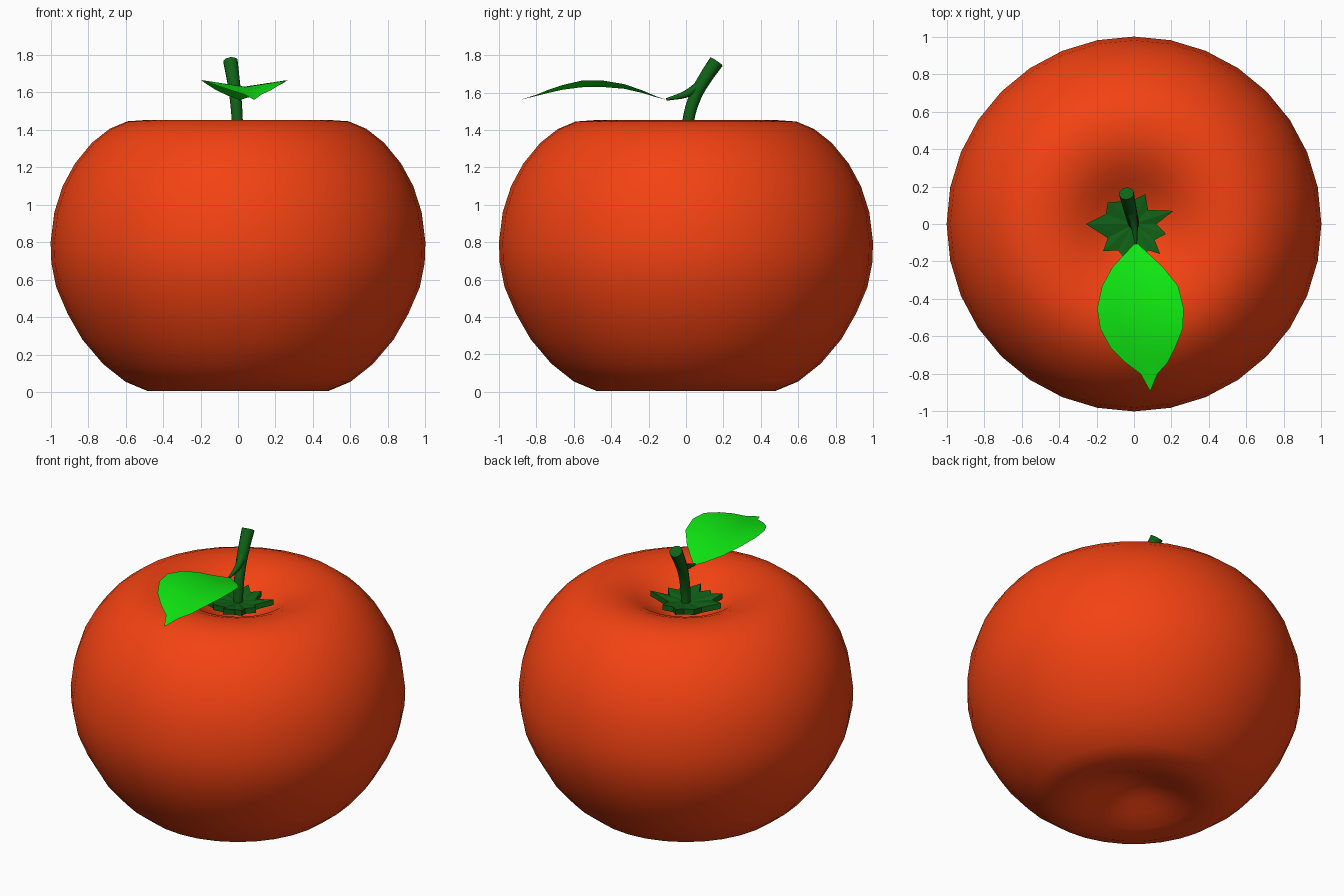
import bpy, bmesh, math

if "Cube" in bpy.data.objects:
    bpy.data.objects.remove(bpy.data.objects["Cube"])


def material(name, rgb):
    m = bpy.data.materials.new(name)
    m.diffuse_color = (*rgb, 1)
    m.use_nodes = True
    m.node_tree.nodes["Principled BSDF"].inputs["Base Color"].default_value = m.diffuse_color
    return m


RED = material("tomato_red", (0.9, 0.055, 0.006))
DARK = material("stem_green", (0.005, 0.12, 0.008))
LEAF = material("leaf_green", (0.005, 0.82, 0.006))


def smooth(ob, angle):
    bpy.ops.object.select_all(action='DESELECT')
    ob.select_set(True)
    bpy.context.view_layer.objects.active = ob
    bpy.ops.object.shade_smooth_by_angle(angle=math.radians(angle))


def add_object(name, bm, mat, angle=None):
    me = bpy.data.meshes.new(name)
    bm.to_mesh(me)
    bm.free()
    me.materials.append(mat)
    ob = bpy.data.objects.new(name, me)
    bpy.context.collection.objects.link(ob)
    if angle:
        smooth(ob, angle)
    return ob


def lathe(name, profile, sides, mat):
    bm = bmesh.new()
    vs = [bm.verts.new((r, 0, z)) for r, z in profile]
    es = [bm.edges.new(p) for p in zip(vs, vs[1:])]
    bmesh.ops.spin(bm, geom=vs + es, axis=(0, 0, 1), cent=(0, 0, 0),
                   angle=math.tau, steps=sides)
    bmesh.ops.remove_doubles(bm, verts=bm.verts, dist=1e-4)
    bmesh.ops.recalc_face_normals(bm, faces=bm.faces)
    return add_object(name, bm, mat, 60)


def tube(name, points, mat):
    cu = bpy.data.curves.new(name, 'CURVE')
    cu.dimensions = '3D'
    cu.bevel_depth = 1
    cu.bevel_resolution = 3
    cu.resolution_u = 4
    cu.use_fill_caps = True
    sp = cu.splines.new('BEZIER')
    sp.bezier_points.add(len(points) - 1)
    for bp, (x, y, z, r) in zip(sp.bezier_points, points):
        bp.co = (x, y, z)
        bp.radius = r
        bp.handle_left_type = bp.handle_right_type = 'AUTO'
    cu.materials.append(mat)
    ob = bpy.data.objects.new(name, cu)
    bpy.context.collection.objects.link(ob)
    bpy.ops.object.select_all(action='DESELECT')
    ob.select_set(True)
    bpy.context.view_layer.objects.active = ob
    bpy.ops.object.convert(target='MESH')
    smooth(bpy.context.object, 40)


# fruit body with a dimple at each end
lathe("fruit_body", [
    (0, 0.14), (0.08, 0.13), (0.16, 0.105), (0.25, 0.065), (0.36, 0.025),
    (0.48, 0.005), (0.6, 0.055), (0.72, 0.15), (0.83, 0.28), (0.91, 0.42),
    (0.97, 0.56), (0.996, 0.69), (1, 0.8), (0.98, 0.96), (0.935, 1.1),
    (0.87, 1.22), (0.78, 1.33), (0.685, 1.405), (0.59, 1.445), (0.49, 1.452),
    (0.4, 1.44), (0.31, 1.405), (0.23, 1.355), (0.15, 1.305), (0.08, 1.27),
    (0, 1.26)], 32, RED)

# star-shaped calyx, tips slightly raised
star = [(-.257, 0), (-.14, -.075), (-.165, -.145), (-.085, -.14), (-.06, -.17),
        (0, -.135), (.03, -.2), (.075, -.14), (.14, -.16), (.11, -.085),
        (.17, -.053), (.12, 0), (.21, .07), (.075, .075), (.06, .16),
        (0, .13), (-.05, .18), (-.07, .12), (-.14, .115), (-.15, .053)]
bm = bmesh.new()
rings = []
for dz in (0, -0.035):
    hub = bm.verts.new((0, 0, 1.36 + dz))
    rim = [bm.verts.new((x, y, 1.36 + 0.9 * math.hypot(x, y) ** 2 + dz))
           for x, y in star]
    rings.append(rim)
    for i in range(len(rim)):
        bm.faces.new((hub, rim[i - 1], rim[i]))
for i in range(len(star)):
    bm.faces.new((rings[0][i - 1], rings[0][i], rings[1][i], rings[1][i - 1]))
bmesh.ops.recalc_face_normals(bm, faces=bm.faces)
add_object("calyx", bm, DARK)

# stem and leaf stalk
tube("stem", [(0, 0, 1.3, .03), (-.004, .012, 1.45, .031),
              (-.014, .05, 1.58, .033), (-.027, .105, 1.68, .036),
              (-.04, .163, 1.765, .04)], DARK)
tube("leaf_stalk", [(-.018, .07, 1.635, .026), (0, 0, 1.592, .02),
                    (.01, -.105, 1.563, .007)], DARK)

# leaf: rows of y, left x, right x, middle z, edge z
rows = [(-.1, .008, .014, 1.56, 1.56), (-.16, -.05, .08, 1.575, 1.58),
        (-.23, -.115, .155, 1.597, 1.61), (-.33, -.17, .235, 1.62, 1.645),
        (-.45, -.197, .265, 1.63, 1.665), (-.56, -.18, .26, 1.628, 1.663),
        (-.66, -.125, .22, 1.615, 1.64), (-.74, -.045, .18, 1.597, 1.613),
        (-.8, .035, .125, 1.582, 1.588), (-.89, .085, .088, 1.56, 1.56)]
bm = bmesh.new()
grid = []
for y, a, b, zm, ze in rows:
    m = (a + b) / 2
    grid.append([bm.verts.new((m + (b - a) / 2 * t, y, zm + (ze - zm) * abs(t)))
                 for t in (-1, -.5, 0, .5, 1)])
for r, s in zip(grid, grid[1:]):
    for i in range(4):
        bm.faces.new((r[i], s[i], s[i + 1], r[i + 1]))
add_object("leaf", bm, LEAF, 40)
